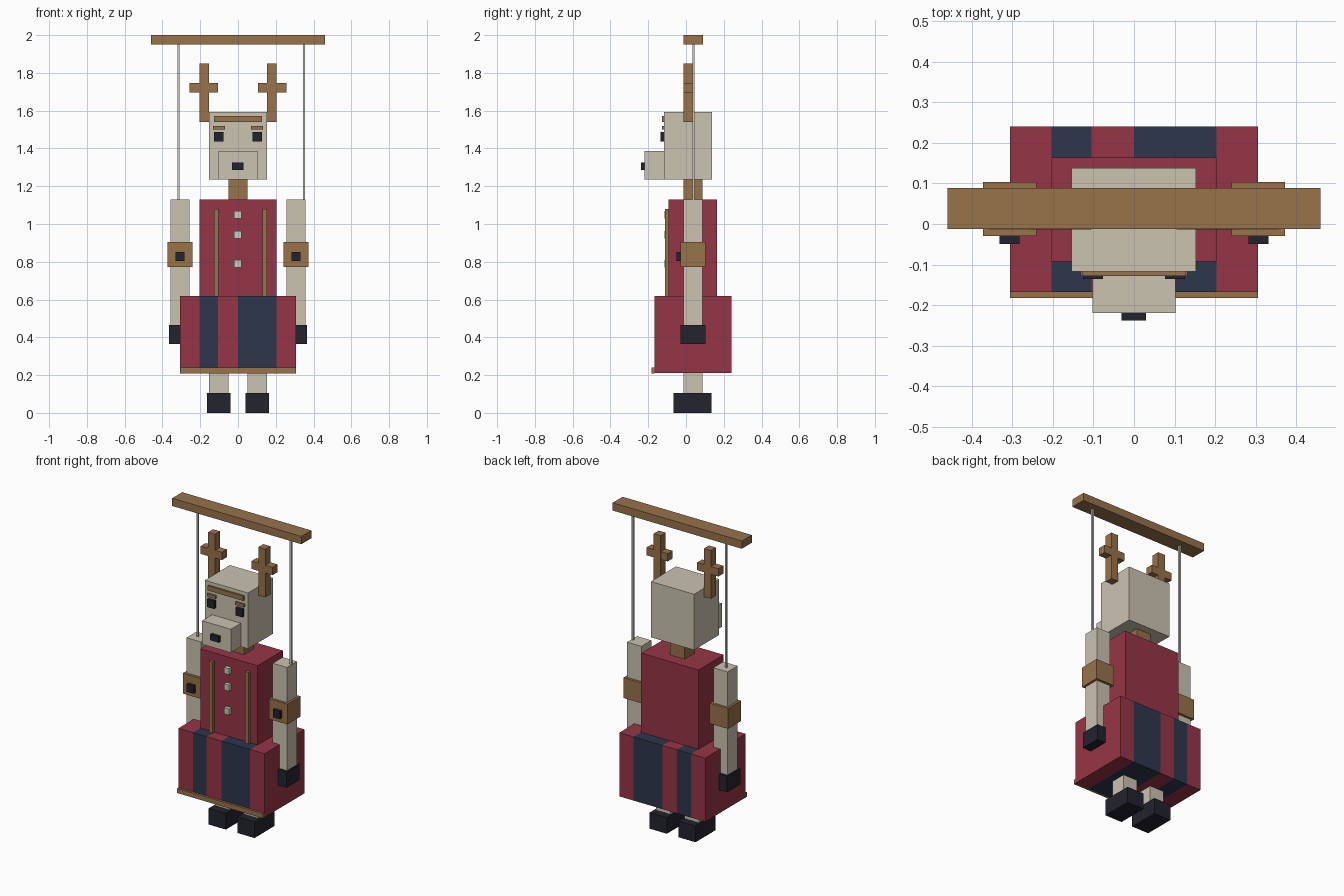
import bpy
import bmesh
from mathutils import Vector

cube = bpy.data.objects.get("Cube")
if cube:
    bpy.data.objects.remove(cube, do_unlink=True)


def make_material(name, hex_code):
    """Flat material from an sRGB hex code, stored as linear values."""
    channels = [int(hex_code[i:i + 2], 16) / 255 for i in (0, 2, 4)]
    colour = [c / 12.92 if c < 0.04 else ((c + 0.055) / 1.055) ** 2.4 for c in channels] + [1]
    mat = bpy.data.materials.new(name)
    mat.use_nodes = True
    mat.diffuse_color = colour
    mat.node_tree.nodes["Principled BSDF"].inputs["Base Color"].default_value = colour
    return mat


red = make_material("crimson cloth", "963546")
navy = make_material("navy cloth", "2D364B")
cream = make_material("cream wood", "CBC3B1")
brown = make_material("brown wood", "98734A")
black = make_material("black paint", "22232D")
silver = make_material("pale grey", "CBCAC4")


def box(name, mat, x, y, z):
    """Box spanning the given (low, high) range on each axis."""
    lo, hi = (Vector(c) for c in zip(x, y, z))
    mesh = bpy.data.meshes.new(name)
    bm = bmesh.new()
    bmesh.ops.create_cube(bm, size=1)
    for v in bm.verts:
        v.co = (lo + hi) / 2 + v.co * (hi - lo)
    bm.to_mesh(mesh)
    bm.free()
    mesh.materials.append(mat)
    obj = bpy.data.objects.new(name, mesh)
    bpy.context.collection.objects.link(obj)
    return obj


def pair(name, mat, x, y, z):
    """The same box on the left (+x) and the right (-x)."""
    box("left_" + name, mat, x, y, z)
    box("right_" + name, mat, (-x[1], -x[0]), y, z)


LIMB_Y = (-0.013, 0.088)

# Hanging bar and strings
box("hanging_bar", brown, (-0.46, 0.46), (-0.012, 0.089), (1.95, 2.0))
for side, x in (("left", 0.35), ("right", -0.315)):
    box(side + "_string", silver, (x - 0.006, x + 0.006), (0.034, 0.046), (1.12, 1.96))

# Head and face
box("head", cream, (-0.154, 0.153), (-0.117, 0.138), (1.235, 1.594))
box("muzzle", cream, (-0.103, 0.102), (-0.219, -0.11), (1.235, 1.386))
box("nose", black, (-0.031, 0.029), (-0.238, -0.21), (1.287, 1.325))
box("forehead_band", brown, (-0.127, 0.127), (-0.128, -0.11), (1.54, 1.571))
pair("eye", black, (0.076, 0.126), (-0.136, -0.11), (1.437, 1.487))
pair("eyebrow", brown, (0.07, 0.132), (-0.128, -0.11), (1.5, 1.519))

# Antlers
pair("antler_stem", brown, (0.154, 0.204), (-0.014, 0.037), (1.54, 1.85))
pair("antler_crosspiece", brown, (0.105, 0.256), (-0.0135, 0.0365), (1.697, 1.747))

# Neck and torso
box("neck", brown, (-0.051, 0.051), LIMB_Y, (1.12, 1.24))
box("torso", red, (-0.204, 0.204), (-0.092, 0.164), (0.615, 1.13))
for side, x in (("left", 0.142), ("right", -0.115)):
    box(side + "_braid", brown, (x - 0.012, x + 0.012), (-0.112, -0.085), (0.615, 1.08))
for i, z in enumerate((1.05, 0.944, 0.79)):
    box(f"coat_button_{i + 1}", silver, (-0.02, 0.018), (-0.115, -0.085), (z - 0.02, z + 0.02))

# Arms
pair("arm", cream, (0.256, 0.358), LIMB_Y, (0.42, 1.13))
pair("cuff", brown, (0.24, 0.372), (-0.029, 0.104), (0.773, 0.904))
pair("cuff_button", black, (0.282, 0.332), (-0.049, -0.02), (0.803, 0.853))
pair("hand", black, (0.246, 0.366), (-0.029, 0.104), (0.364, 0.466))

# Skirt, cut into vertical stripes
skirt = box("skirt", red, (-0.306, 0.306), (-0.168, 0.241), (0.21, 0.62))
skirt.data.materials.append(navy)
bm = bmesh.new()
bm.from_mesh(skirt.data)
for x in (-0.204, -0.105, 0, 0.204):
    bmesh.ops.bisect_plane(bm, geom=bm.verts[:] + bm.edges[:] + bm.faces[:],
                           plane_co=(x, 0, 0), plane_no=(1, 0, 0))
for face in bm.faces:
    x = face.calc_center_median().x
    face.material_index = int(-0.204 < x < -0.105 or 0 < x < 0.204)
bm.to_mesh(skirt.data)
bm.free()
box("skirt_hem", brown, (-0.306, 0.306), (-0.182, -0.166), (0.209, 0.239))

# Legs and shoes
pair("leg", cream, (0.05, 0.153), LIMB_Y, (0.05, 0.22))
pair("shoe", black, (0.041, 0.163), (-0.065, 0.136), (0, 0.104))
